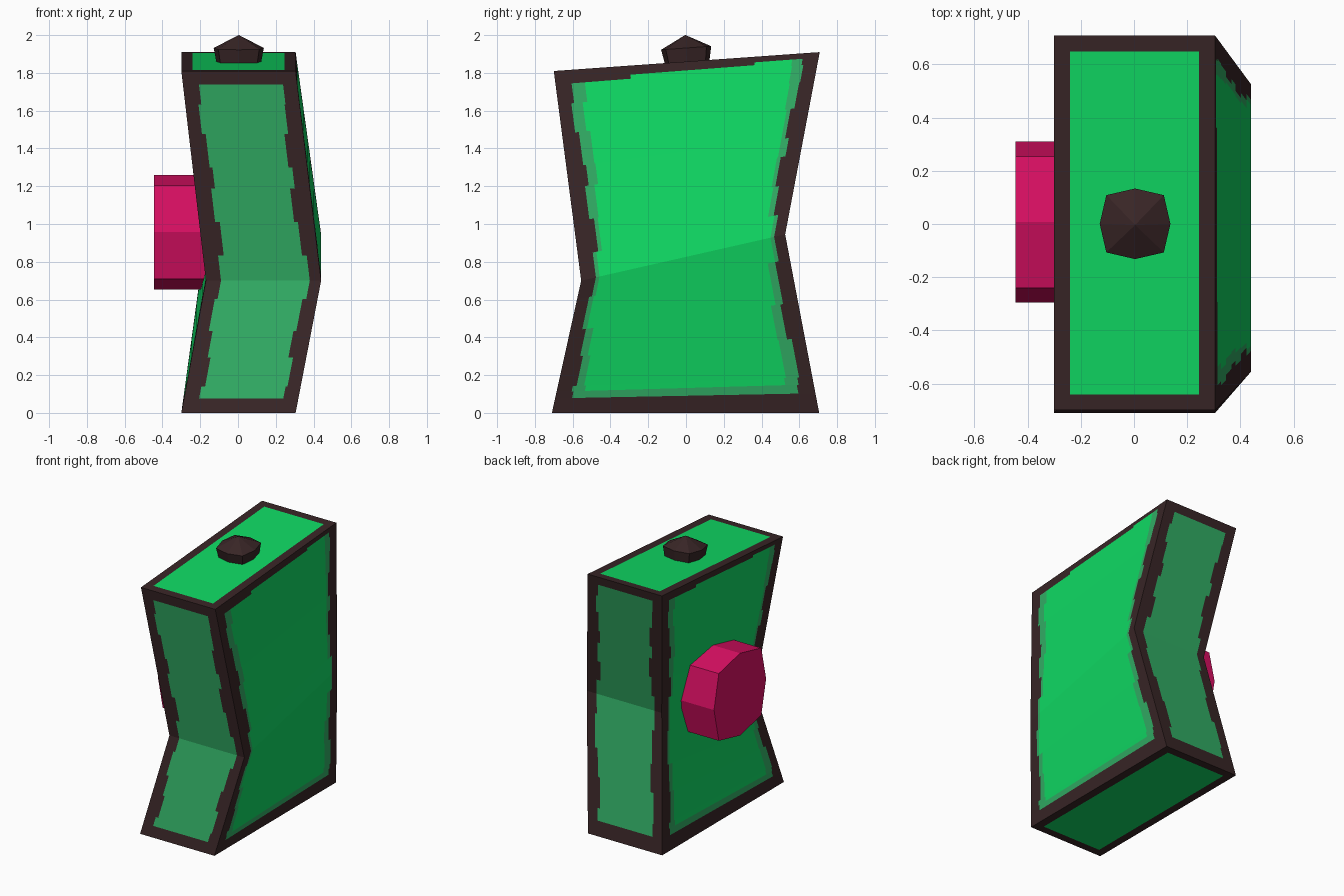
import bpy, bmesh, math
from mathutils import Vector, Matrix

if "Cube" in bpy.data.objects:
    bpy.data.objects.remove(bpy.data.objects["Cube"])


def srgb(r, g, b):
    f = lambda c: (c / 255 / 12.92) if c < 11 else ((c / 255 + 0.055) / 1.055) ** 2.4
    return (f(r), f(g), f(b), 1)


def material(name, *rgb):
    m = bpy.data.materials.new(name)
    m.diffuse_color = srgb(*rgb)
    m.use_nodes = True
    m.node_tree.nodes["Principled BSDF"].inputs["Base Color"].default_value = m.diffuse_color
    return m


BROWN = material("dark brown", 56, 37, 38)
BRIGHT = material("bright green", 15, 217, 99)
MUTED = material("muted green", 49, 172, 100)
PINK = material("magenta", 216, 15, 98)


def finish(bm, name, *mats):
    me = bpy.data.meshes.new(name)
    bm.to_mesh(me)
    bm.free()
    ob = bpy.data.objects.new(name, me)
    for m in mats:
        me.materials.append(m)
    bpy.context.collection.objects.link(ob)
    return ob


# --- bent box: three rings (front-left, front-right, back-right, back-left)
def ring(x0, x1, yf, yb, zf, zb):
    return [Vector(p) for p in ((x0, yf, zf), (x1, yf, zf), (x1, yb, zb), (x0, yb, zb))]


RINGS = [ring(-0.30, 0.305, -0.71, 0.705, 0, 0),
         ring(-0.17, 0.44, -0.555, 0.525, 0.70, 0.945),
         ring(-0.30, 0.305, -0.70, 0.708, 1.81, 1.91)]


def edge_point(corner, t):
    i = min(int(t), 1)
    return RINGS[i][corner].lerp(RINGS[i + 1][corner], t - i)


def strip(bm, lo, hi, cuts, colours):
    """One horizontal row of a panel, cut at distances from its left end."""
    def at(pair, d):
        a, b = pair
        return a + (b - a) * (d / (b - a).length)
    width = (lo[1] - lo[0]).length
    whi = (hi[1] - hi[0]).length
    for k, col in enumerate(colours):
        d0, d1 = cuts[k], cuts[k + 1]
        def real(d, w):   # negative distance counts from the right end
            return w + d if d < 0 else d
        r = 1e-9
        e1 = -r if d1 == "end" else d1
        pts = [at(lo, real(d0, width)), at(lo, real(e1, width)),
               at(hi, real(e1, whi)), at(hi, real(d0, whi))]
        f = bm.faces.new([bm.verts.new(p) for p in pts])
        f.material_index = col


bm = bmesh.new()
# rows up the panel: (t at the row top, left border, right border, left trim, right trim)
ROWS = [(0.20, 0.080, 0.080, 0.07, 0.07), (0.42, 0.100, 0.070, 0.04, 0.07),
        (0.62, 0.085, 0.095, 0.04, 0.05), (0.86, 0.065, 0.080, 0.025, 0.04),
        (1.00, 0.080, 0.060, 0.02, 0.02), (1.12, 0.080, 0.060, 0.02, 0.02),
        (1.28, 0.110, 0.085, 0.02, 0.03), (1.44, 0.085, 0.105, 0.05, 0.02),
        (1.54, 0.105, 0.080, 0.05, 0.04), (1.70, 0.090, 0.100, 0.06, 0.02),
        (1.84, 0.070, 0.080, 0.06, 0.05), (1.935, 0.085, 0.075, 0.07, 0.06)]

for a, b in ((0, 1), (1, 2), (2, 3), (3, 0)):
    side = a in (1, 3)

    def pair(t):
        return edge_point(a, t), edge_point(b, t)

    t = 0.11
    strip(bm, pair(0), pair(t), [0, "end"], [0])          # bottom border
    if side:                                              # trim above the border
        strip(bm, pair(t), pair(0.16), [0, 0.09, -0.09, "end"], [0, 2, 0])
        t = 0.16
    for top, dl, dr, ml, mr in ROWS:
        if side:
            strip(bm, pair(t), pair(top), [0, dl, dl + ml, -dr - mr, -dr, "end"], [0, 2, 1, 2, 0])
        else:
            strip(bm, pair(t), pair(top), [0, dl, -dr, "end"], [0, 2, 0])
        t = top
    if side:                                              # stepped upper edge
        for top, dl in ((1.955, 0.40), (1.97, 1.06)):
            strip(bm, pair(t), pair(top), [0, dl, -0.14, -0.085, "end"], [0, 1, 2, 0])
            t = top
    strip(bm, pair(t), pair(2), [0, "end"], [0])          # top border

# end caps: brown frame round a bright panel
for corners in (RINGS[2], RINGS[0][::-1]):
    f = bm.faces.new([bm.verts.new(p) for p in corners])
    f.normal_update()
    bmesh.ops.inset_region(bm, faces=[f], thickness=0.085, use_boundary=True)
    f.material_index = 1
bmesh.ops.remove_doubles(bm, verts=bm.verts, dist=1e-5)
finish(bm, "bent_box", BROWN, BRIGHT, MUTED)


# --- rounded-square eight-sided knobs
def knob(name, mat, levels, tip, matrix):
    """levels: (axis radius, diagonal reach, height) rings; tip: apex height or None."""
    bm = bmesh.new()
    loops = []
    for r, d, h in levels:
        loops.append([bm.verts.new((c * s, n * s, h)) for c, n, s in
                      [(1, 0, r), (1, 1, d), (0, 1, r), (-1, 1, d),
                       (-1, 0, r), (-1, -1, d), (0, -1, r), (1, -1, d)]])
    for lo, hi in zip(loops, loops[1:]):
        for i in range(8):
            j = (i + 1) % 8
            bm.faces.new((lo[i], lo[j], hi[j], hi[i]))
    bm.faces.new(loops[0][::-1])
    if tip is None:
        bm.faces.new(loops[-1])
    else:
        apex = bm.verts.new((0, 0, tip))
        for i in range(8):
            bm.faces.new((loops[-1][i], loops[-1][(i + 1) % 8], apex))
    bm.transform(matrix)
    finish(bm, name, mat)


# side knob points to -x
knob("side_knob", PINK, [(0.303, 0.247, 0), (0.303, 0.247, 0.345)], None,
     Matrix.Translation((-0.10, 0.007, 0.957)) @ Matrix.Rotation(-math.pi / 2, 4, 'Y'))
# top stud leans with the sloping top
knob("top_stud", BROWN, [(0.115, 0.095, -0.02), (0.133, 0.108, 0.072)], 0.141,
     Matrix.Translation((0.004, 0.006, 1.86)) @ Matrix.Rotation(0.072, 4, 'X'))
